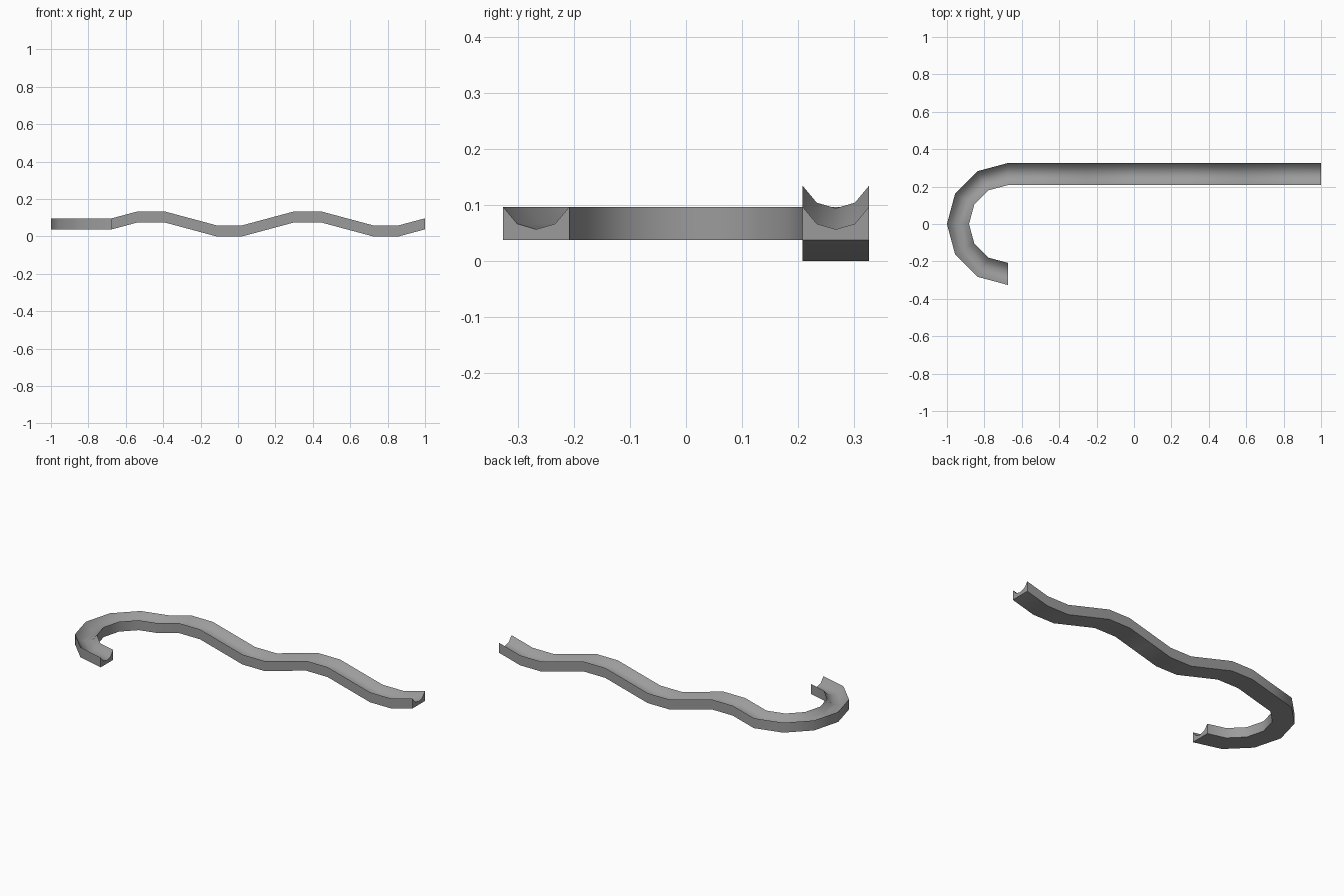
import bpy, bmesh, math

if "Cube" in bpy.data.objects:
    bpy.data.objects.remove(bpy.data.objects["Cube"])

H = 0.059            # half width of the trough, also its wall height
R = 0.267            # centreline radius of the U-turn
CX = -1 + R + H      # centre of the U-turn
MID = 0.0375         # base height of the flat bend, also wave amplitude

# cross-section (sideways offset, height): square base with scooped top
section = [(-H, 0), (H, 0), (H, H), (0.034, 0.029), (0, 0.019),
           (-0.034, 0.029), (-H, H)]

# path stations: (centre x, centre y, base z, outward x, outward y)
stations = []
for i in range(7):                       # flat half-circle bend
    a = math.radians(270 - 30 * i)
    stations.append((CX + R * math.cos(a), R * math.sin(a), MID,
                     math.cos(a), math.sin(a)))
for i in range(1, 13):                   # wavy straight run
    z = MID + MID * math.sin(math.radians(60 * i)) / math.sin(math.radians(60))
    stations.append((CX + (1 - CX) * i / 12, R, z, 0, 1))

# sweep the section along the path
bm = bmesh.new()
rings = [[bm.verts.new((x + nx * o, y + ny * o, z + h)) for o, h in section]
         for x, y, z, nx, ny in stations]
n = len(section)
for a, b in zip(rings, rings[1:]):
    for j in range(n):
        k = (j + 1) % n
        bm.faces.new((a[j], a[k], b[k], b[j]))

# end caps, split into triangles around the scoop's lowest point
for r in (rings[0], rings[-1]):
    for tri in ((0, 1, 4), (1, 2, 3), (1, 3, 4), (0, 4, 5), (0, 5, 6)):
        bm.faces.new([r[t] for t in tri])
bmesh.ops.recalc_face_normals(bm, faces=bm.faces)

mesh = bpy.data.meshes.new("wavy_channel_track")
bm.to_mesh(mesh)
bm.free()

# dark grey finish
mat = bpy.data.materials.new("dark_grey")
mat.diffuse_color = (0.33, 0.33, 0.33, 1)
mat.use_nodes = True
mat.node_tree.nodes["Principled BSDF"].inputs["Base Color"].default_value = mat.diffuse_color
mesh.materials.append(mat)

track = bpy.data.objects.new("wavy_channel_track", mesh)
bpy.context.collection.objects.link(track)
bpy.context.view_layer.objects.active = track
track.select_set(True)
bpy.ops.object.shade_smooth_by_angle(angle=math.radians(40))
